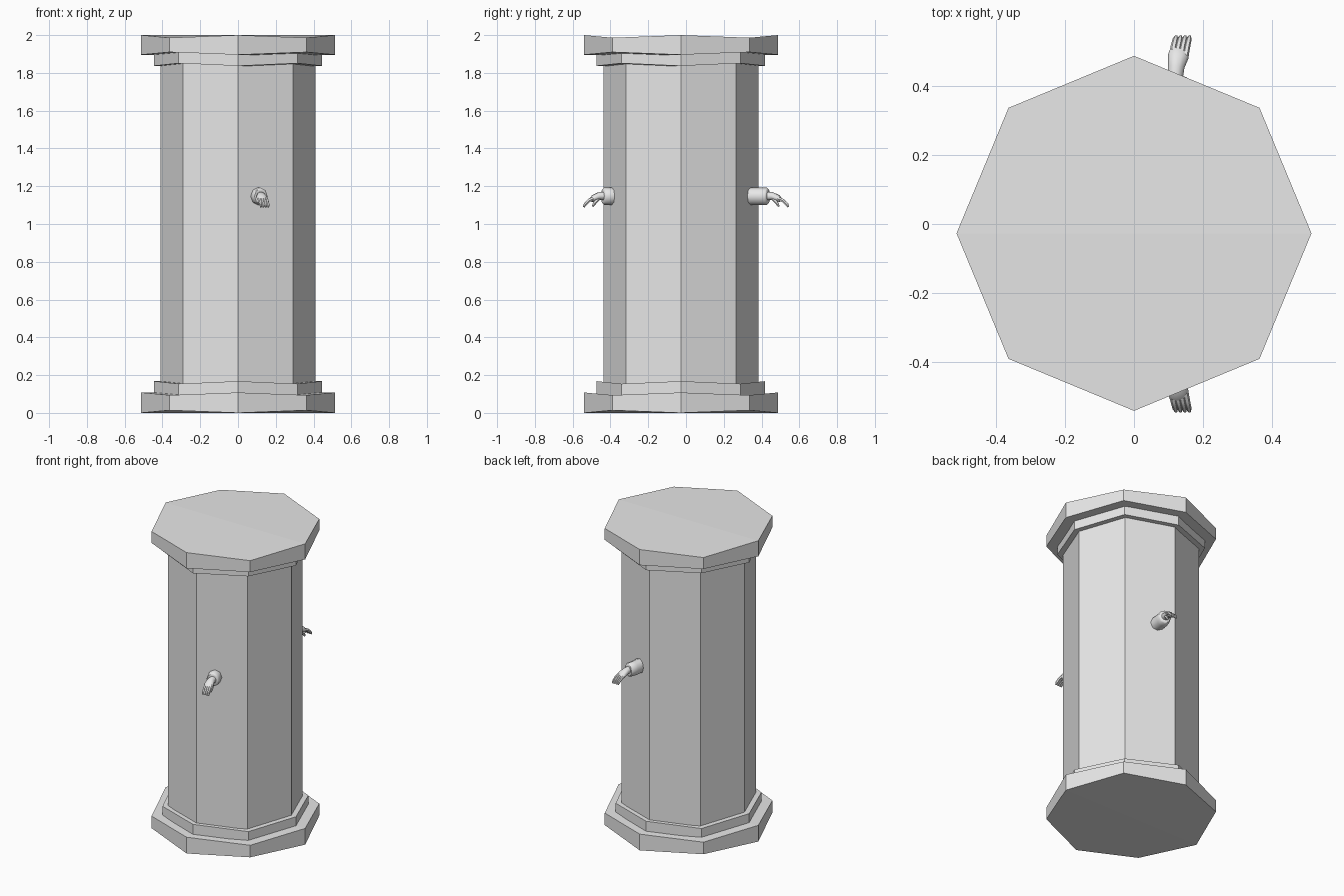
import bpy, bmesh, math
from mathutils import Vector

if "Cube" in bpy.data.objects:
    bpy.data.objects.remove(bpy.data.objects["Cube"])

CY = -0.027  # pillar axis in y
stone = bpy.data.materials.new("grey stone")
stone.diffuse_color = (0.8, 0.8, 0.8, 1)
stone.use_nodes = True
stone.node_tree.nodes["Principled BSDF"].inputs["Base Color"].default_value = stone.diffuse_color


def finish(name, bm, smooth=None):
    bmesh.ops.recalc_face_normals(bm, faces=bm.faces)
    me = bpy.data.meshes.new(name)
    bm.to_mesh(me)
    bm.free()
    me.materials.append(stone)
    ob = bpy.data.objects.new(name, me)
    bpy.context.collection.objects.link(ob)
    if smooth:
        bpy.ops.object.select_all(action='DESELECT')
        ob.select_set(True)
        bpy.context.view_layer.objects.active = ob
        bpy.ops.object.shade_smooth_by_angle(angle=math.radians(smooth))
    return ob


def octagon(name, r, z0, z1, d0=0, d1=0):
    """Octagonal slab; the diagonal corners are shifted by d0 / d1 in height."""
    bm = bmesh.new()
    rings = []
    for z, d in ((z0, d0), (z1, d1)):
        rings.append([bm.verts.new((r * math.cos(i * math.pi / 4),
                                    CY + r * math.sin(i * math.pi / 4),
                                    z + (d if i % 2 else 0))) for i in range(8)])
    a, b = rings
    for i in range(8):
        j = (i + 1) % 8
        bm.faces.new((a[i], a[j], b[j], b[i]))
    for ring in rings:  # caps split along the x axis
        bm.faces.new(ring[:5])
        bm.faces.new(ring[4:] + ring[:1])
    return finish(name, bm)


def tube(name, stations, n, side, smooth=50):
    """Loft of ellipses: stations are (x, y, z, half width, half height)."""
    pts = [Vector((s[0], CY + side * s[1], s[2])) for s in stations]
    bm = bmesh.new()
    rings = []
    for k, s in enumerate(stations):
        t = (pts[min(k + 1, len(pts) - 1)] - pts[max(k - 1, 0)]).normalized()
        u = t.cross(Vector((0, 0, 1))).normalized()
        v = u.cross(t)
        rings.append([bm.verts.new(pts[k] + u * s[3] * math.cos(2 * math.pi * i / n)
                                   + v * s[4] * math.sin(2 * math.pi * i / n))
                      for i in range(n)])
    for a, b in zip(rings, rings[1:]):
        for i in range(n):
            j = (i + 1) % n
            bm.faces.new((a[i], a[j], b[j], b[i]))
    bm.faces.new(rings[0])
    bm.faces.new(rings[-1])
    return finish(name, bm, smooth)


# pillar: shaft, plinth and capital
W = 0.014
octagon("shaft", 0.411, 0.13, 1.87)
octagon("base_slab", 0.513, 0.0, 0.108, W, -W)
octagon("base_ring", 0.446, 0.08, 0.168, 0, -W)
octagon("top_ring", 0.446, 1.837, 1.92, W, 0)
octagon("top_slab", 0.513, 1.896, 2.0, W, -W)

# hands reaching out of the front and back faces (y measured from the axis)
for side, tag, cuff_end in ((-1, "front", 0.413), (1, "back", 0.462)):
    tube(tag + "_cuff", [(0.095, 0.31, 1.147, 0.042, 0.046),
                         (0.108, cuff_end - 0.04, 1.147, 0.042, 0.047),
                         (0.118, cuff_end - 0.006, 1.147, 0.040, 0.046),
                         (0.120, cuff_end, 1.147, 0.034, 0.040)], 8, side)
    e = cuff_end
    s = (0.517 if side < 0 else 0.572) - e
    tube(tag + "_palm", [(0.118, e - 0.02, 1.148, 0.022, 0.024),
                         (0.122, e + 0.18 * s, 1.148, 0.024, 0.022),
                         (0.128, e + 0.45 * s, 1.138, 0.030, 0.018),
                         (0.132, e + 0.60 * s, 1.126, 0.028, 0.012)], 10, side)
    for i in range(4):  # fingers curl down
        dx = (i - 1.5) * 0.013
        tube(f"{tag}_finger_{i + 1}", [(0.128 + dx, e + 0.40 * s, 1.138, 0.009, 0.011),
                                       (0.134 + dx, e + 0.70 * s, 1.125, 0.009, 0.010),
                                       (0.139 + dx, e + 0.90 * s, 1.105, 0.008, 0.009),
                                       (0.141 + dx, e + 0.97 * s, 1.090, 0.005, 0.005)],
             6, side)
    tube(tag + "_thumb", [(0.130, e + 0.18 * s, 1.140, 0.011, 0.011),
                          (0.143, e + 0.34 * s, 1.122, 0.010, 0.010),
                          (0.146, e + 0.46 * s, 1.104, 0.008, 0.008),
                          (0.146, e + 0.52 * s, 1.092, 0.005, 0.005)], 6, side)
